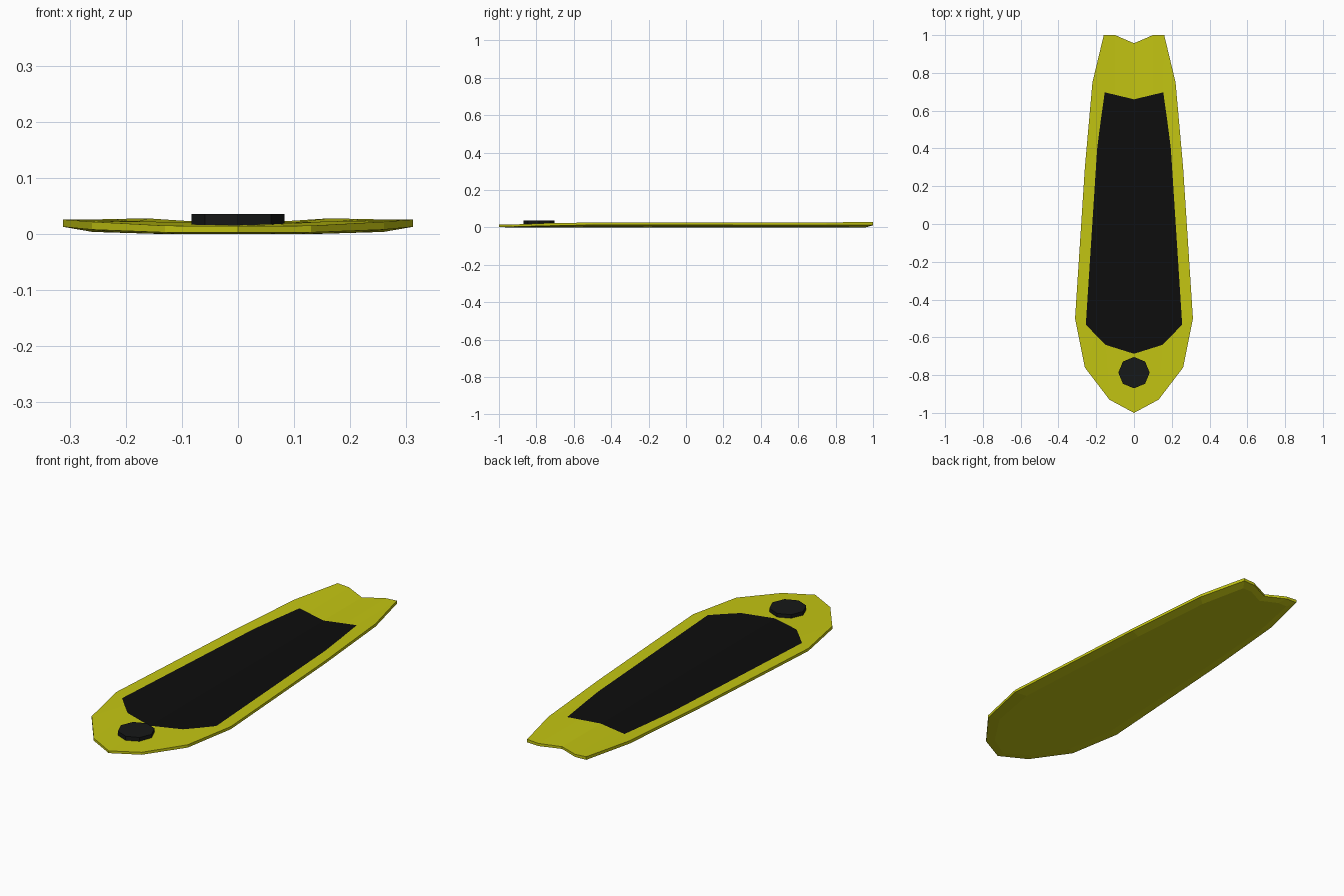
import bpy, bmesh
from math import pi, cos, sin

if "Cube" in bpy.data.objects:
    bpy.data.objects.remove(bpy.data.objects["Cube"])


def material(name, color):
    m = bpy.data.materials.new(name)
    m.diffuse_color = (*color, 1)
    m.use_nodes = True
    m.node_tree.nodes["Principled BSDF"].inputs["Base Color"].default_value = m.diffuse_color
    return m


def make_object(name, bm, mat):
    me = bpy.data.meshes.new(name)
    bm.to_mesh(me)
    bm.free()
    me.materials.append(mat)
    ob = bpy.data.objects.new(name, me)
    bpy.context.collection.objects.link(ob)
    return ob


def mirrored(half):
    """Close a half outline (nose to tail) into a full loop."""
    return half + [(-p[0], *p[1:]) for p in reversed(half[1:-1])]


def bridge(bm, a, b):
    n = len(a)
    for i in range(n):
        j = (i + 1) % n
        bm.faces.new((a[i], a[j], b[j], b[i]))


yellow = material("board_yellow", (0.55, 0.56, 0.006))
black = material("pad_black", (0.004, 0.004, 0.004))
dark = material("puck_black", (0.008, 0.009, 0.009))

# Rim outline: x, y, lower z, upper z
rim = [(0, -1, .003, .014), (.13, -.93, .003, .015), (.26, -.76, .008, .022),
       (.312, -.5, .013, .026), (.26, .3, .013, .026), (.22, .75, .013, .027),
       (.16, 1, .013, .028), (.10, 1, .011, .024), (0, .957, .007, .018)]
# Pad outline, matched point by point with the rim
pad = [(0, -.687), (.15, -.64), (.203, -.587), (.255, -.532), (.195, .4),
       (.177, .54), (.155, .697), (.10, .684), (0, .66)]


def dished(x):
    return .018 + .007 * abs(x) / .255


pad3 = [(x, y, dished(x)) for x, y in pad]
low = [(x, y, z) for x, y, z, _ in rim]
high = [(x, y, z) for x, y, _, z in rim]
base = [(x * .83, y * .96, max(0, abs(x) * .83 - .13) * .03) for x, y, _, _ in rim]

# Board: bottom, rim wall and concave deck around the pad
bm = bmesh.new()
rings = [[bm.verts.new(p) for p in mirrored(h)] for h in (base, low, high, pad3)]
for a, b in zip(rings, rings[1:]):
    bridge(bm, a, b)
n = len(rim)
bm.faces.new(list(reversed(rings[0][:n])))
bm.faces.new(list(reversed(rings[0][n - 1:] + rings[0][:1])))
make_object("board", bm, yellow)

# Traction pad: two gently dished halves
bm = bmesh.new()
loop = [bm.verts.new(p) for p in mirrored(pad3)]
bm.faces.new(loop[:n])
bm.faces.new(loop[n - 1:] + loop[:1])
make_object("deck_pad", bm, black)

# Nose puck: octagonal prism
bm = bmesh.new()
tiers = [[bm.verts.new((.083 * cos(i * pi / 4), -.787 + .083 * sin(i * pi / 4), z))
          for i in range(8)] for z in (.014, .036)]
bridge(bm, *tiers)
bm.faces.new(list(reversed(tiers[0])))
bm.faces.new(tiers[1])
make_object("nose_puck", bm, dark)
